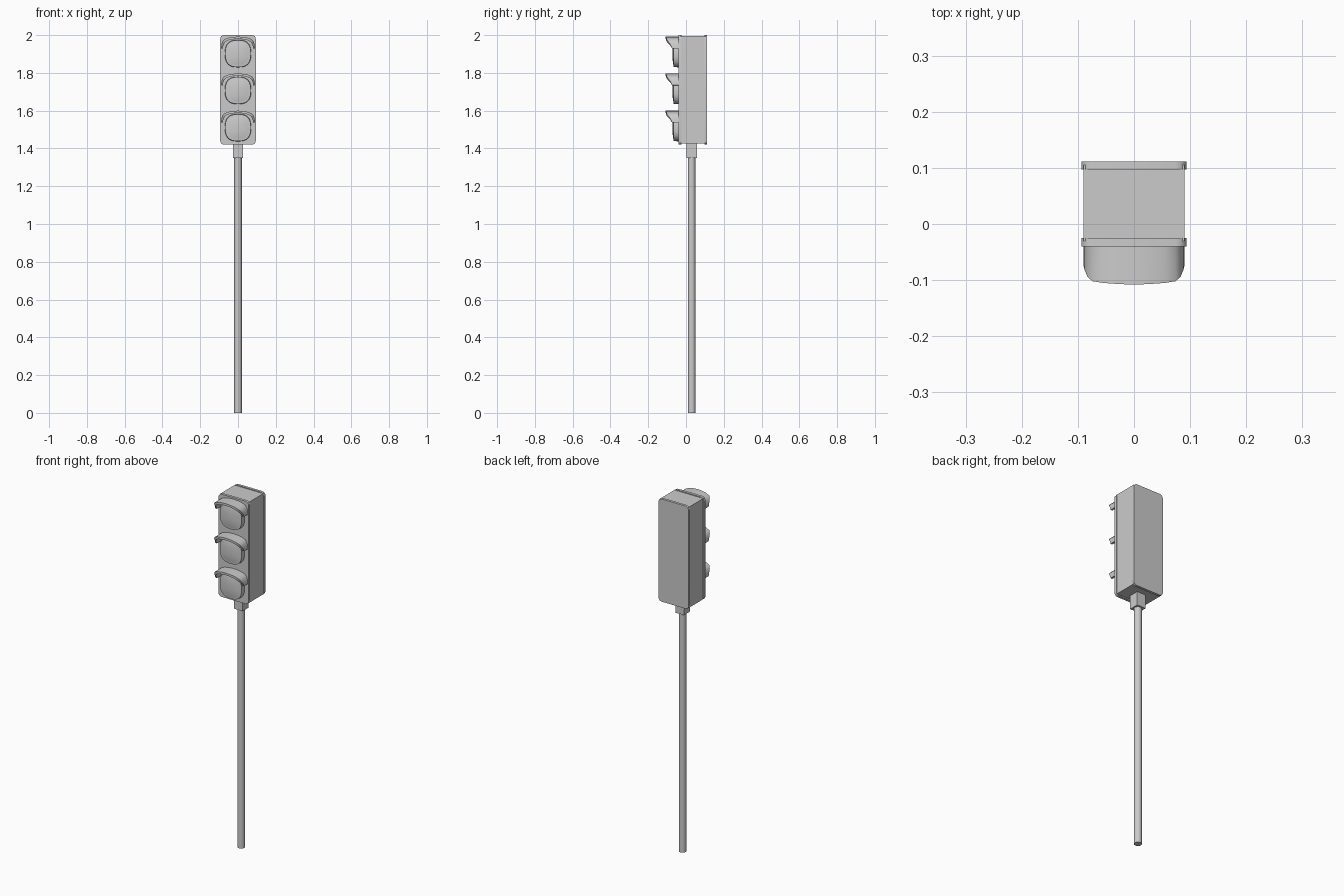
import bpy, bmesh, math

if "Cube" in bpy.data.objects:
    bpy.data.objects.remove(bpy.data.objects["Cube"])


def finish(name, bm, smooth=None):
    bmesh.ops.recalc_face_normals(bm, faces=bm.faces)
    me = bpy.data.meshes.new(name)
    bm.to_mesh(me)
    bm.free()
    ob = bpy.data.objects.new(name, me)
    bpy.context.collection.objects.link(ob)
    if smooth:
        bpy.ops.object.select_all(action='DESELECT')
        ob.select_set(True)
        bpy.context.view_layer.objects.active = ob
        bpy.ops.object.shade_smooth_by_angle(angle=math.radians(smooth))
    return ob


def bridge(bm, a, b):
    n = len(a)
    for i in range(n):
        j = (i + 1) % n
        bm.faces.new((a[i], a[j], b[j], b[i]))


def loft(name, rings, smooth=None):
    """Skin a stack of matching closed rings and cap both ends."""
    bm = bmesh.new()
    loops = [[bm.verts.new(p) for p in r] for r in rings]
    for a, b in zip(loops, loops[1:]):
        bridge(bm, a, b)
    bm.faces.new(loops[0])
    bm.faces.new(loops[-1])
    return finish(name, bm, smooth)


def box(name, x, y0, y1, z0, z1):
    rect = [(-x, y0), (x, y0), (x, y1), (-x, y1)]
    return loft(name, [[(px, py, z) for px, py in rect] for z in (z0, z1)])


def rounded_plate(name, hx, z0, z1, y0, y1, r):
    pts = []
    corners = [(hx - r, z1 - r, 0), (r - hx, z1 - r, 90),
               (r - hx, z0 + r, 180), (hx - r, z0 + r, 270)]
    for cx, cz, start in corners:
        for k in range(5):
            a = math.radians(start + 22.5 * k)
            pts.append((cx + r * math.cos(a), cz + r * math.sin(a)))
    return loft(name, [[(x, y, z) for x, z in pts] for y in (y0, y1)], 30)


def lens(name, zc):
    # rounded-square rim with a shallow domed front
    def ring(s, y, n=32):
        out = []
        for i in range(n):
            a = 2 * math.pi * i / n
            c, d = math.cos(a), math.sin(a)
            e = 2 / 2.6
            out.append((s * 0.070 * math.copysign(abs(c) ** e, c), y,
                        zc + s * 0.073 * math.copysign(abs(d) ** e, d)))
        return out
    rings = [(1.0, -0.035), (0.97, -0.065), (0.93, -0.065),
             (0.75, -0.068), (0.45, -0.071), (0.15, -0.072)]
    return loft(name, [ring(s, y) for s, y in rings], 35)


def visor(name, zc):
    # half arch: x, outer height, front edge y
    half = [(0.090, 0.026, -0.074), (0.088, 0.045, -0.082), (0.083, 0.061, -0.094),
            (0.074, 0.073, -0.102), (0.055, 0.081, -0.105), (0.028, 0.086, -0.107)]
    arch = [(-x, z, y) for x, z, y in half] + [(0, 0.088, -0.108)] + \
           [(x, z, y) for x, z, y in reversed(half)]
    rings = []
    for x, z, y in arch:
        ix, iz = x * 0.89, z - 0.012 * min(1, max(0, (z - 0.02) / 0.05))
        rings.append([(x, -0.035, zc + z), (x, y, zc + z),
                      (ix, y, zc + iz), (ix, -0.035, zc + iz)])
    return loft(name, rings, 35)


# pole and square socket under the head
N = 16
pole = [(0.020 * math.cos(2 * math.pi * i / N), 0.030 + 0.020 * math.sin(2 * math.pi * i / N))
        for i in range(N)]
loft("pole", [[(x, y, z) for x, y in pole] for z in (0, 1.36)], 30)
box("pole_socket", 0.027, 0.002, 0.057, 1.35, 1.43)

# signal head: box between rounded front and back plates
box("housing_body", 0.090, -0.03, 0.105, 1.426, 1.995)
rounded_plate("front_plate", 0.094, 1.42, 2.0, -0.04, -0.025, 0.02)
rounded_plate("back_plate", 0.094, 1.42, 2.0, 0.097, 0.111, 0.02)

# three lamps with visors
for label, zc in (("top", 1.902), ("middle", 1.707), ("bottom", 1.510)):
    lens(label + "_lens", zc)
    visor(label + "_visor", zc + 0.002)
